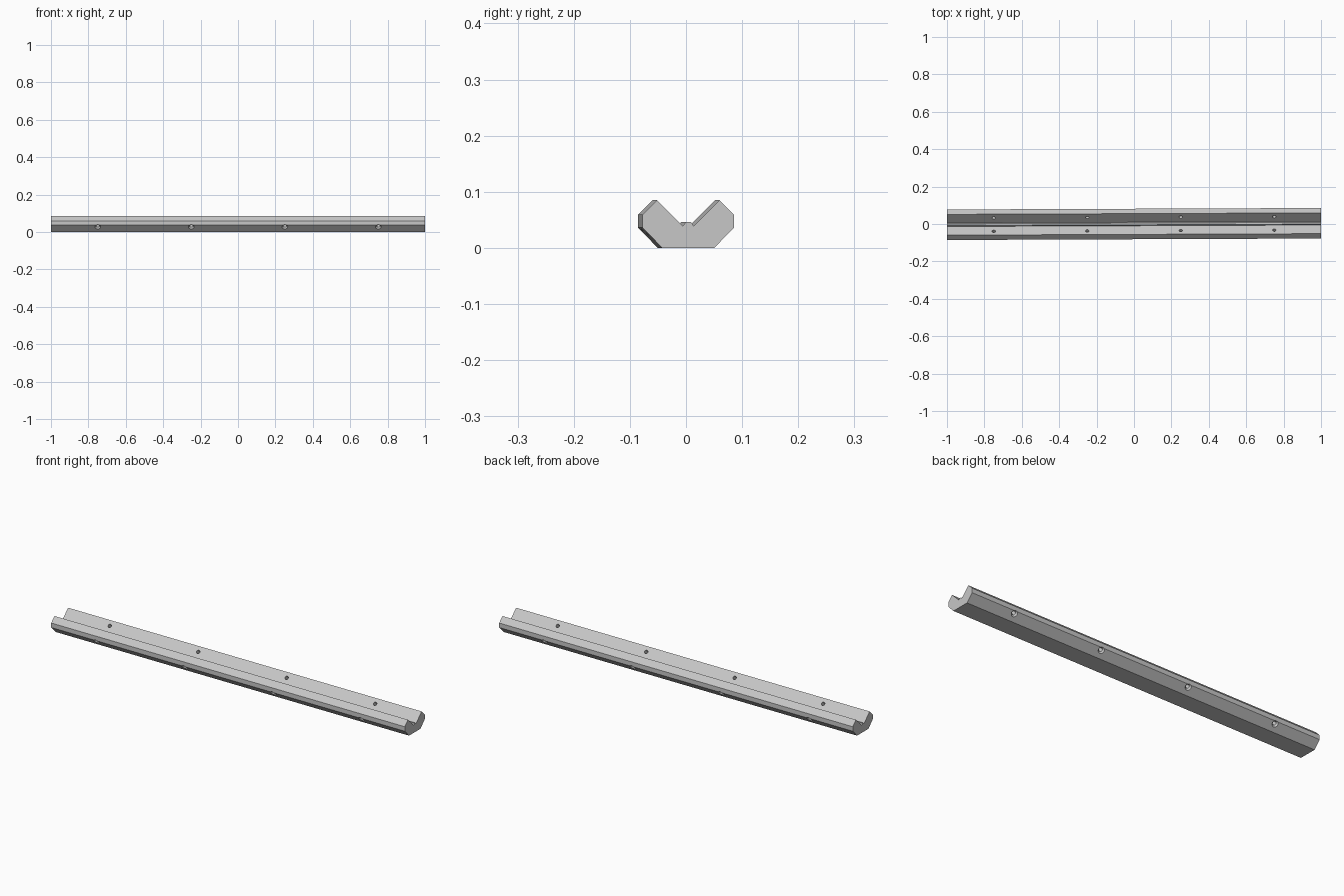
import bpy, bmesh, math
from mathutils import Vector, Matrix

cube = bpy.data.objects.get("Cube")
if cube:
    bpy.data.objects.remove(cube, do_unlink=True)

YAW = Matrix.Rotation(0.004, 4, 'Z')
HALF = 0.9997
HOLES = (-0.75, -0.25, 0.25, 0.75)

steel = bpy.data.materials.new("light_grey")
steel.use_nodes = True
grey = (0.57, 0.57, 0.57, 1)
steel.diffuse_color = grey
steel.node_tree.nodes["Principled BSDF"].inputs["Base Color"].default_value = grey


def make_object(name, bm):
    bmesh.ops.recalc_face_normals(bm, faces=bm.faces)
    bm.transform(YAW)
    mesh = bpy.data.meshes.new(name)
    bm.to_mesh(mesh)
    bm.free()
    mesh.materials.append(steel)
    obj = bpy.data.objects.new(name, mesh)
    bpy.context.collection.objects.link(obj)
    return obj


# V-shaped rail: half section mirrored, then extruded along x
half = [(0.0465, 0), (0.0815, 0.036), (0.0815, 0.059), (0.0555, 0.085),
        (0.0095, 0.039), (0.0045, 0.046)]
section = half + [(-y, z) for y, z in reversed(half)]
bm = bmesh.new()
face = bm.faces.new([bm.verts.new((-HALF, y, z)) for y, z in section])
ext = bmesh.ops.extrude_face_region(bm, geom=[face])
bmesh.ops.translate(bm, vec=(2 * HALF, 0, 0),
                    verts=[v for v in ext["geom"] if isinstance(v, bmesh.types.BMVert)])
rail = make_object("v_rail", bm)


# Cutters lie along each wing's diagonal, measured from its outer lower face
def cutter(name, r_in, r_out, depth_in, depth_out):
    bm = bmesh.new()
    for x in HOLES:
        for side in (-1, 1):
            axis = Vector((0, side, -1)).normalized()
            mouth = Vector((x, side * 0.0735, 0.0275))
            place = (Matrix.Translation(mouth + axis * (depth_out - depth_in) / 2)
                     @ axis.to_track_quat('Z', 'Y').to_matrix().to_4x4())
            bmesh.ops.create_cone(bm, cap_ends=True, segments=24, radius1=r_in,
                                  radius2=r_out, depth=depth_in + depth_out, matrix=place)
    obj = make_object(name, bm)
    obj.hide_render = True
    return obj


# Through holes and countersinks
bpy.context.view_layer.objects.active = rail
for tool in (cutter("hole_cutter", 0.009, 0.009, 0.075, 0.02),
             cutter("countersink_cutter", 0.007, 0.026, 0.009, 0.01)):
    mod = rail.modifiers.new(tool.name, 'BOOLEAN')
    mod.object = tool
    mod.operation = 'DIFFERENCE'
    mod.solver = 'EXACT'
    bpy.ops.object.modifier_apply(modifier=mod.name)
    bpy.data.objects.remove(tool, do_unlink=True)

# Smooth hole walls, crisp rail edges
rail.select_set(True)
bpy.ops.object.shade_smooth_by_angle(angle=math.radians(25))
